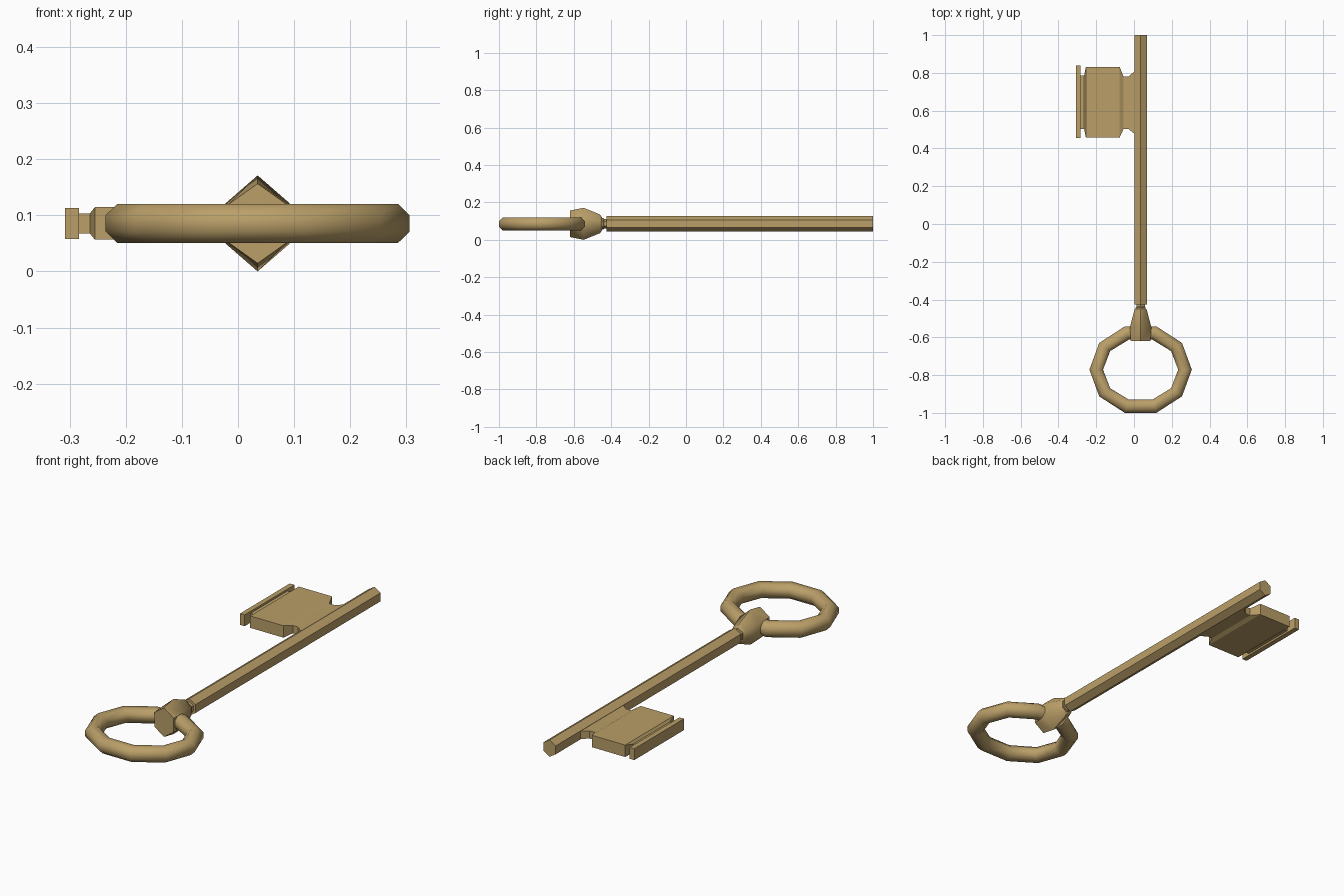
import bpy, bmesh, math

if "Cube" in bpy.data.objects:
    bpy.data.objects.remove(bpy.data.objects["Cube"])

CX, CZ = 0.035, 0.0855   # axis of the shaft

brass = bpy.data.materials.new("old_brass")
brass.diffuse_color = (0.49, 0.345, 0.14, 1)
brass.use_nodes = True
brass.node_tree.nodes["Principled BSDF"].inputs["Base Color"].default_value = brass.diffuse_color


def loft(name, loops, closed=False, smooth=None):
    """Skin a list of equal-length vertex loops; cap the ends unless closed."""
    bm = bmesh.new()
    rings = [[bm.verts.new(p) for p in loop] for loop in loops]
    pairs = list(zip(rings, rings[1:]))
    if closed:
        pairs.append((rings[-1], rings[0]))
    for a, b in pairs:
        n = len(a)
        for i in range(n):
            j = (i + 1) % n
            bm.faces.new((a[i], a[j], b[j], b[i]))
    if not closed:
        bm.faces.new(rings[0])
        bm.faces.new(rings[-1])
    bmesh.ops.recalc_face_normals(bm, faces=bm.faces)
    me = bpy.data.meshes.new(name)
    bm.to_mesh(me)
    bm.free()
    me.materials.append(brass)
    ob = bpy.data.objects.new(name, me)
    bpy.context.collection.objects.link(ob)
    if smooth:
        bpy.ops.object.select_all(action='DESELECT')
        ob.select_set(True)
        bpy.context.view_layer.objects.active = ob
        bpy.ops.object.shade_smooth_by_angle(angle=math.radians(smooth))
    return ob


def hexagon(y, half_w, half_h, shoulder):
    """Six-sided section with its points up and down."""
    pts = [(0, half_h), (half_w, shoulder), (half_w, -shoulder),
           (0, -half_h), (-half_w, -shoulder), (-half_w, shoulder)]
    return [(CX + x, y, CZ + z) for x, z in pts]


# shaft and the thin neck behind it
loft("shaft", [hexagon(y, 0.033, 0.041, 0.0205) for y in (-0.425, 1.0)])
loft("neck", [hexagon(y, r * 0.866, r, r / 2)
              for y, r in ((-0.46, 0.031), (-0.442, 0.031), (-0.438, 0.026), (-0.42, 0.026))])

# swollen collar joining the neck to the bow
loft("collar", [hexagon(-0.62, 0.052, 0.071, 0.034),
                hexagon(-0.547, 0.057, 0.0855, 0.036),
                hexagon(-0.46, 0.034, 0.050, 0.022),
                hexagon(-0.45, 0.030, 0.036, 0.018)], smooth=50)

# ten-sided bow with a round section
sections = []
for i in range(10):
    a = math.tau * i / 10
    loop = []
    for k in range(8):
        b = math.tau * (k + 0.5) / 8
        c, s = math.cos(b) / math.cos(math.pi / 8), math.sin(b) / math.cos(math.pi / 8)
        loop.append((CX + (0.235 + 0.036 * c) * math.cos(a),
                     -0.771 + (0.204 + 0.0365 * c) * math.sin(a),
                     0.0855 + 0.035 * s))
    sections.append(loop)
loft("bow", sections, closed=True, smooth=80)

# bit: rectangular sections along x (x, y min, y max, half thickness)
stations = [(-0.308, 0.455, 0.838, 0.0275), (-0.283, 0.455, 0.838, 0.0275),
            (-0.283, 0.502, 0.785, 0.018), (-0.264, 0.502, 0.785, 0.018),
            (-0.255, 0.458, 0.832, 0.029), (-0.076, 0.458, 0.832, 0.029),
            (-0.056, 0.502, 0.782, 0.019), (-0.028, 0.502, 0.782, 0.019),
            (0.002, 0.478, 0.808, 0.019), (0.03, 0.478, 0.808, 0.019)]
loft("bit", [[(x, y0, CZ - h), (x, y1, CZ - h), (x, y1, CZ + h), (x, y0, CZ + h)]
             for x, y0, y1, h in stations])
